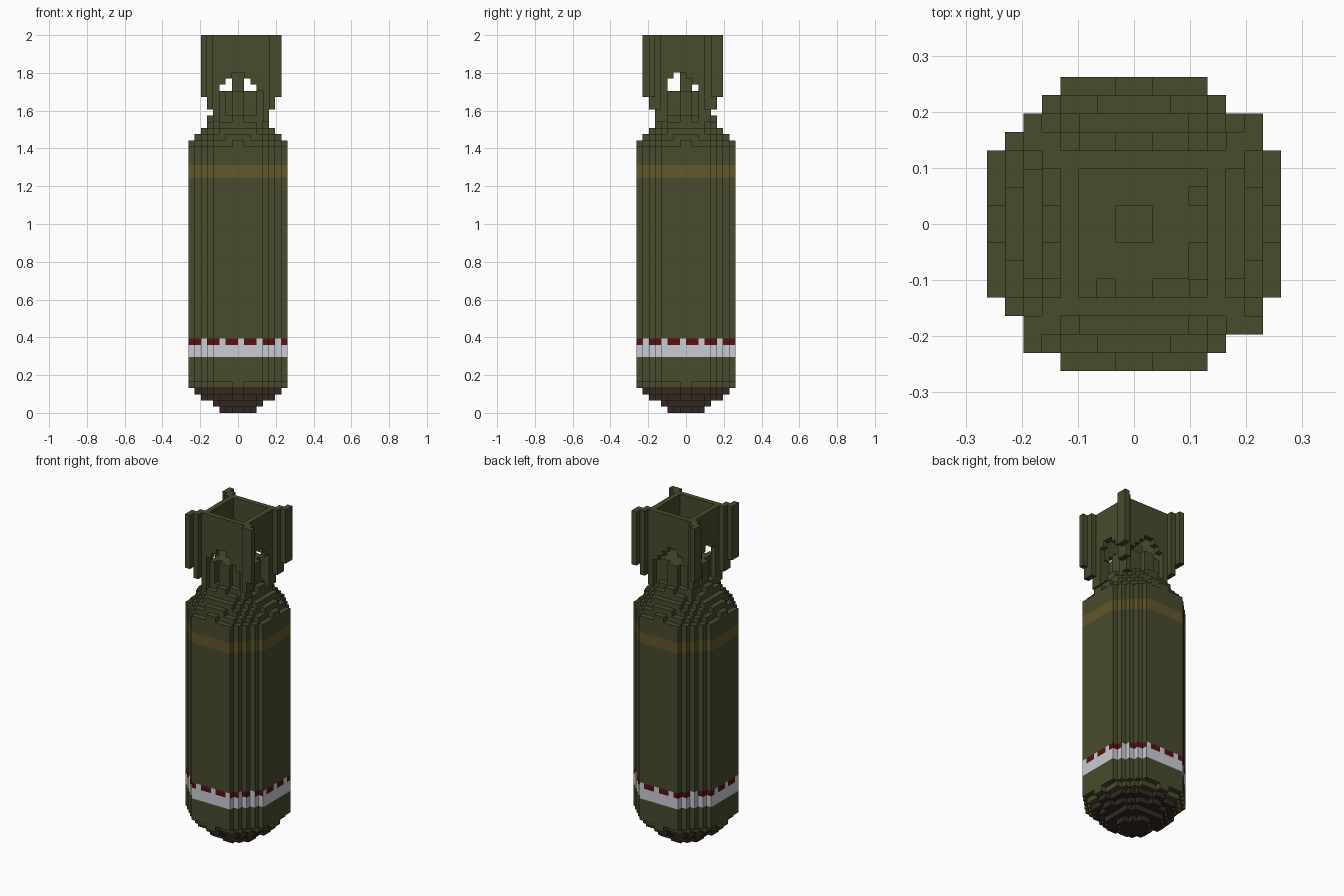
import bpy
import bmesh
from mathutils import Vector

U = 2 / 61  # edge of one block

if "Cube" in bpy.data.objects:
    bpy.data.objects.remove(bpy.data.objects["Cube"])


def material(name, rgb):
    m = bpy.data.materials.new(name)
    m.use_nodes = True
    m.diffuse_color = (*rgb, 1)
    bsdf = m.node_tree.nodes["Principled BSDF"]
    bsdf.inputs["Base Color"].default_value = (*rgb, 1)
    bsdf.inputs["Roughness"].default_value = 0.9
    return m


OLIVE, GOLD, WHITE, RED, BROWN = range(5)
MATERIALS = [
    material("olive", (0.065, 0.070, 0.026)),
    material("gold", (0.125, 0.095, 0.023)),
    material("white", (0.58, 0.61, 0.66)),
    material("dark red", (0.10, 0.005, 0.006)),
    material("dark brown", (0.034, 0.022, 0.015)),
]


def olive_only(cell, axis):
    return OLIVE


def build_blocks(name, cells, colour=olive_only):
    """Skin a set of block cells, keeping exposed faces only."""
    bm = bmesh.new()
    for cell in cells:
        for axis in range(3):
            for side in (0, 1):
                near = list(cell)
                near[axis] += 2 * side - 1
                if tuple(near) in cells:
                    continue
                b, c = (axis + 1) % 3, (axis + 2) % 3
                quad = []
                for db, dc in ((0, 0), (1, 0), (1, 1), (0, 1)):
                    p = Vector(cell)
                    p[axis] += side
                    p[b] += db
                    p[c] += dc
                    quad.append(bm.verts.new(p * U))
                if not side:
                    quad.reverse()
                bm.faces.new(quad).material_index = colour(cell, axis)
    bmesh.ops.remove_doubles(bm, verts=bm.verts, dist=U / 100)
    bmesh.ops.dissolve_limit(bm, angle_limit=0.01, verts=bm.verts,
                             edges=bm.edges, delimit={'MATERIAL'})
    mesh = bpy.data.meshes.new(name)
    bm.to_mesh(mesh)
    bm.free()
    for m in MATERIALS:
        mesh.materials.append(m)
    obj = bpy.data.objects.new(name, mesh)
    bpy.context.collection.objects.link(obj)
    return obj


def disc(radius, layer):
    span = range(-8, 8)
    return {(i, j, layer) for i in span for j in span
            if (i + 0.5) ** 2 + (j + 0.5) ** 2 < radius ** 2}


# Casing: rounded nose, straight barrel and sloping shoulder
nose = [2.6, 4.5, 5.6, 6.6, 7.6]
shoulder = [7.6, 6.9, 6.2, 5.5, 4.6]
radii = nose + [8.35] * 38 + shoulder
casing = set()
for layer, radius in enumerate(radii):
    casing |= disc(radius, layer)


def casing_colour(cell, axis):
    i, j, k = cell
    if k < 4:
        return BROWN
    if k in (38, 39):
        return GOLD
    if k == 11:  # broken red line along the top of the white band
        dash = i % 3 != 0 if axis == 1 else j % 3 != 2
        return RED if dash else WHITE
    if k in (9, 10):
        return WHITE
    return OLIVE


build_blocks("casing", casing, casing_colour)

# Neck with a small central spike
neck = set()
for layer in range(47, 52):
    neck |= disc(3.6, layer)
for layer in range(52, 55):
    neck |= disc(1, layer)
build_blocks("tail_neck", neck)

# Open square tail box, each wall arched along its lower edge
box = set()
for a in range(-4, 5):
    for b in (-4, 4):
        for i, j in ((a, b), (b, a)):
            bottom = int(55.5 - abs(a + 0.5))
            for k in range(min(bottom, 55), 61):
                box.add((i, j - 1, k))
build_blocks("tail_box", box)

# Four diagonal fins joining the neck to the box corners and beyond
for sx, side in ((-1, "right"), (1, "left")):
    for sy, end in ((-1, "front"), (1, "back")):
        fin = set()
        for r in range(3, 7):
            top = 52 if r == 3 else 61
            for k in range(max(47, 39 + 2 * r), top):
                fin.add((sx * r, sy * r - 1, k))
                if r > 3:
                    fin.add((sx * r, sy * (r - 1) - 1, k))
        fin = {c for c in fin if c[:2] != (6, -7)}
        build_blocks(f"{end}_{side}_fin", fin)
